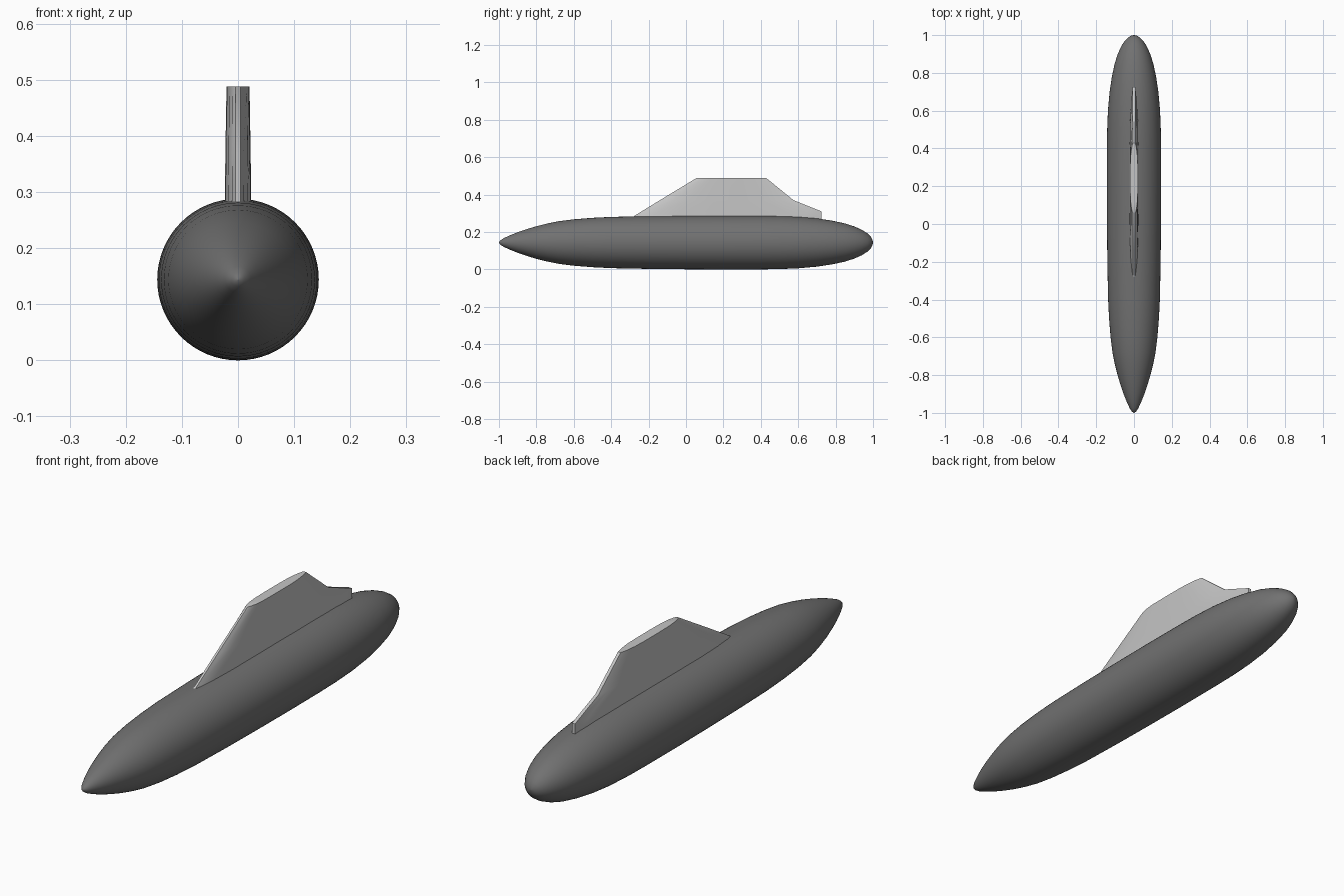
import bpy, bmesh, math

if "Cube" in bpy.data.objects:
    bpy.data.objects.remove(bpy.data.objects["Cube"])


def material(name, v):
    m = bpy.data.materials.new(name)
    m.diffuse_color = (v, v, v, 1)
    m.use_nodes = True
    m.node_tree.nodes["Principled BSDF"].inputs["Base Color"].default_value = m.diffuse_color
    return m


def make_object(name, bm, mat, angle):
    bmesh.ops.recalc_face_normals(bm, faces=bm.faces)
    me = bpy.data.meshes.new(name)
    bm.to_mesh(me)
    bm.free()
    ob = bpy.data.objects.new(name, me)
    bpy.context.collection.objects.link(ob)
    me.materials.append(mat)
    bpy.ops.object.select_all(action='DESELECT')
    ob.select_set(True)
    bpy.context.view_layer.objects.active = ob
    bpy.ops.object.shade_smooth_by_angle(angle=math.radians(angle))
    return ob


def loft(rings, caps=True):
    """Skin a list of closed rings with equal point counts."""
    bm = bmesh.new()
    vs = [[bm.verts.new(p) for p in r] for r in rings]
    n = len(vs[0])
    for a, b in zip(vs, vs[1:]):
        for i in range(n):
            j = (i + 1) % n
            bm.faces.new((a[i], a[j], b[j], b[i]))
    if caps:
        bm.faces.new(vs[0])
        bm.faces.new(vs[-1])
    return bm


dark_grey = material("dark_grey", 0.165)
light_grey = material("light_grey", 0.56)

# Hull: round body turned about the y axis, pointed front and rounded rear
R = 0.144
profile = [(-1, 0.001), (-0.992, 0.012), (-0.975, 0.023), (-0.94, 0.039),
           (-0.9, 0.055), (-0.85, 0.072), (-0.8, 0.087), (-0.74, 0.102),
           (-0.68, 0.114), (-0.6, 0.124), (-0.5, 0.132), (-0.4, 0.137),
           (-0.2, 0.141), (0, 0.143), (0.2, R), (0.4, 0.1435), (0.5, 0.142),
           (0.6, 0.138), (0.7, 0.129), (0.78, 0.117), (0.85, 0.102),
           (0.9, 0.086), (0.94, 0.068), (0.97, 0.049), (0.988, 0.031),
           (0.997, 0.015), (1, 0.001)]
SEG = 64
rings = [[(r * math.cos(2 * math.pi * i / SEG), y,
           R + r * math.sin(2 * math.pi * i / SEG)) for i in range(SEG)]
         for y, r in profile]
make_object("hull", loft(rings), dark_grey, 60)

# Fin: thin lens-shaped sections stacked upward (z, front y, rear y, half width)
levels = [(0.25, -0.335, 0.725, 0.0235), (0.31, -0.238, 0.725, 0.0232),
          (0.37, -0.14, 0.575, 0.0225), (0.488, 0.055, 0.43, 0.0205)]
lens = [(0, 0.2), (0.03, 0.45), (0.1, 0.75), (0.22, 0.95), (0.4, 1),
        (0.65, 1), (0.8, 0.9), (0.92, 0.65), (1, 0.3)]
rings = []
for z, y0, y1, w in levels:
    side = [(w * k, y0 + (y1 - y0) * t, z) for t, k in lens]
    rings.append(side + [(-x, y, zz) for x, y, zz in reversed(side)])
make_object("fin", loft(rings), light_grey, 35)
